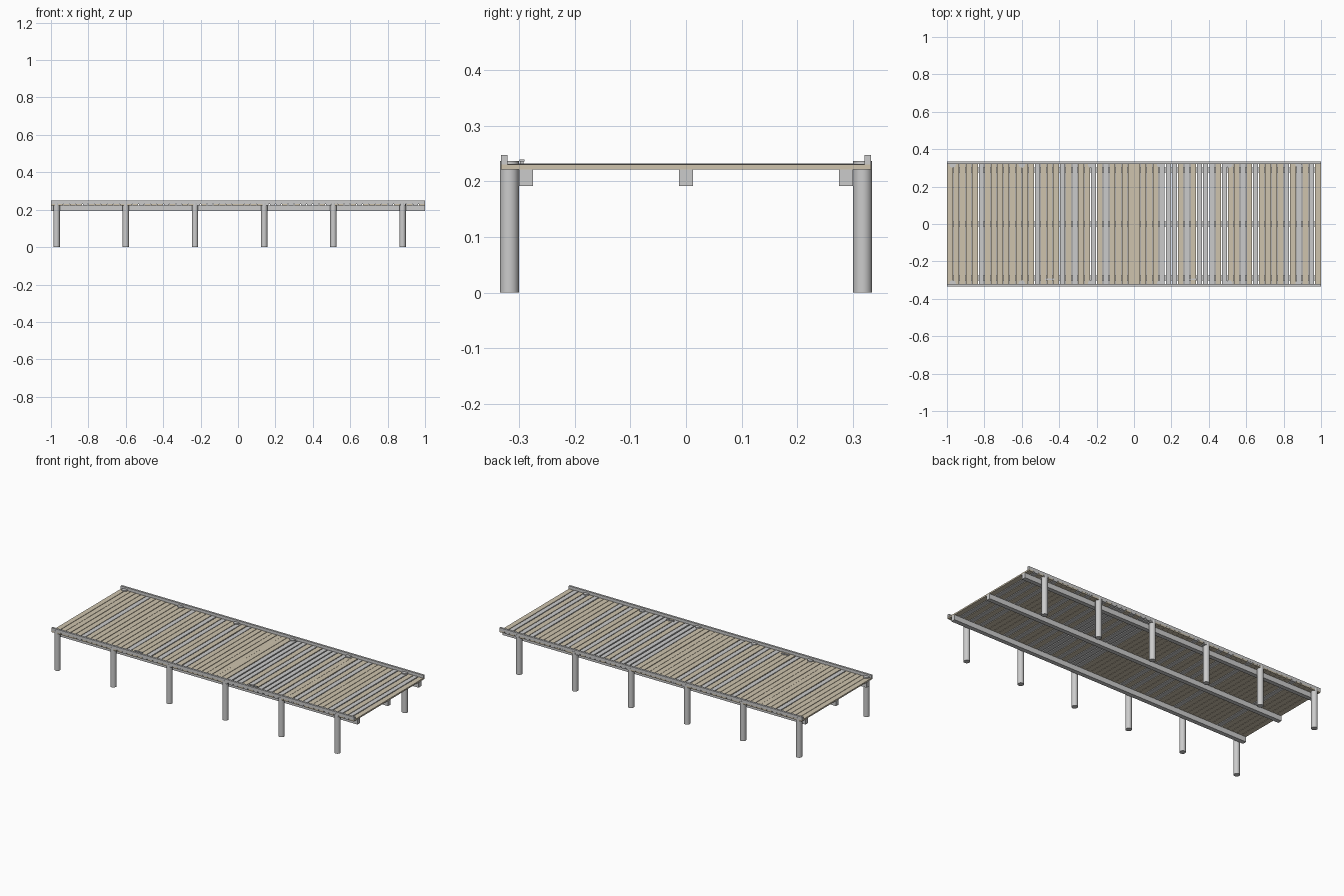
import bpy, random
from math import pi

if "Cube" in bpy.data.objects:
    bpy.data.objects.remove(bpy.data.objects["Cube"])

random.seed(4)
tan = bpy.data.materials.new("weathered_tan")
tan.diffuse_color = (0.62, 0.55, 0.42, 1)
tan.use_nodes = True
tan.node_tree.nodes["Principled BSDF"].inputs["Base Color"].default_value = tan.diffuse_color


def box(name, x0, x1, y0, y1, z0, z1, mat=None):
    bpy.ops.mesh.primitive_cube_add(size=1, location=((x0 + x1) / 2, (y0 + y1) / 2, (z0 + z1) / 2))
    o = bpy.context.object
    o.name = name
    o.scale = (x1 - x0, y1 - y0, z1 - z0)
    bpy.ops.object.transform_apply(location=False, rotation=False, scale=True)
    if mat:
        o.data.materials.append(mat)
    return o


# Round posts along both sides
for i in range(6):
    for side, s in (("front", -1), ("back", 1)):
        bpy.ops.mesh.primitive_cylinder_add(vertices=24, radius=0.0172, depth=0.237,
                                            location=(-0.97 + 0.37 * i, s * 0.3178, 0.1185))
        bpy.context.object.name = f"{side}_post_{i + 1}"
        bpy.ops.object.shade_smooth_by_angle(angle=pi / 6)

# Long beams under the deck
for name, y in (("front_beam", -0.288), ("middle_beam", 0), ("back_beam", 0.288)):
    box(name, -1, 1, y - 0.0128, y + 0.0128, 0.192, 0.222)

# Edge rails lying on the plank ends
for name, s in (("front_rail", -1), ("back_rail", 1)):
    y0, y1 = sorted((s * 0.321, s * 0.333))
    box(name, -1, 1, y0, y1, 0.2305, 0.248)

# Deck planks: t = tan, g = grey and narrower
pattern = "tttttgttttttttgtttgtgttgtgttttttttgggtgtgggtgttgtgttttgtgtgt"
pitch = 2.0 / len(pattern)
for i, kind in enumerate(pattern):
    xc = -1 + (i + 0.5) * pitch
    half = pitch * (0.46 if kind == "t" else 0.40)
    top = 0.231 + random.uniform(-0.001, 0.0012)
    box(f"plank_{i + 1}", xc - half, xc + half, -0.333, 0.333, 0.222, top,
        tan if kind == "t" else None)

# Small mooring cleats near the front edge
for i, x in enumerate((-0.45, 0.31)):
    box(f"cleat_bar_{i + 1}", x - 0.025, x + 0.025, -0.300, -0.291, 0.2355, 0.2395)
    for j, d in enumerate((-0.009, 0.009)):
        box(f"cleat_foot_{i + 1}_{j + 1}", x + d - 0.004, x + d + 0.004, -0.299, -0.292, 0.2305, 0.236)
